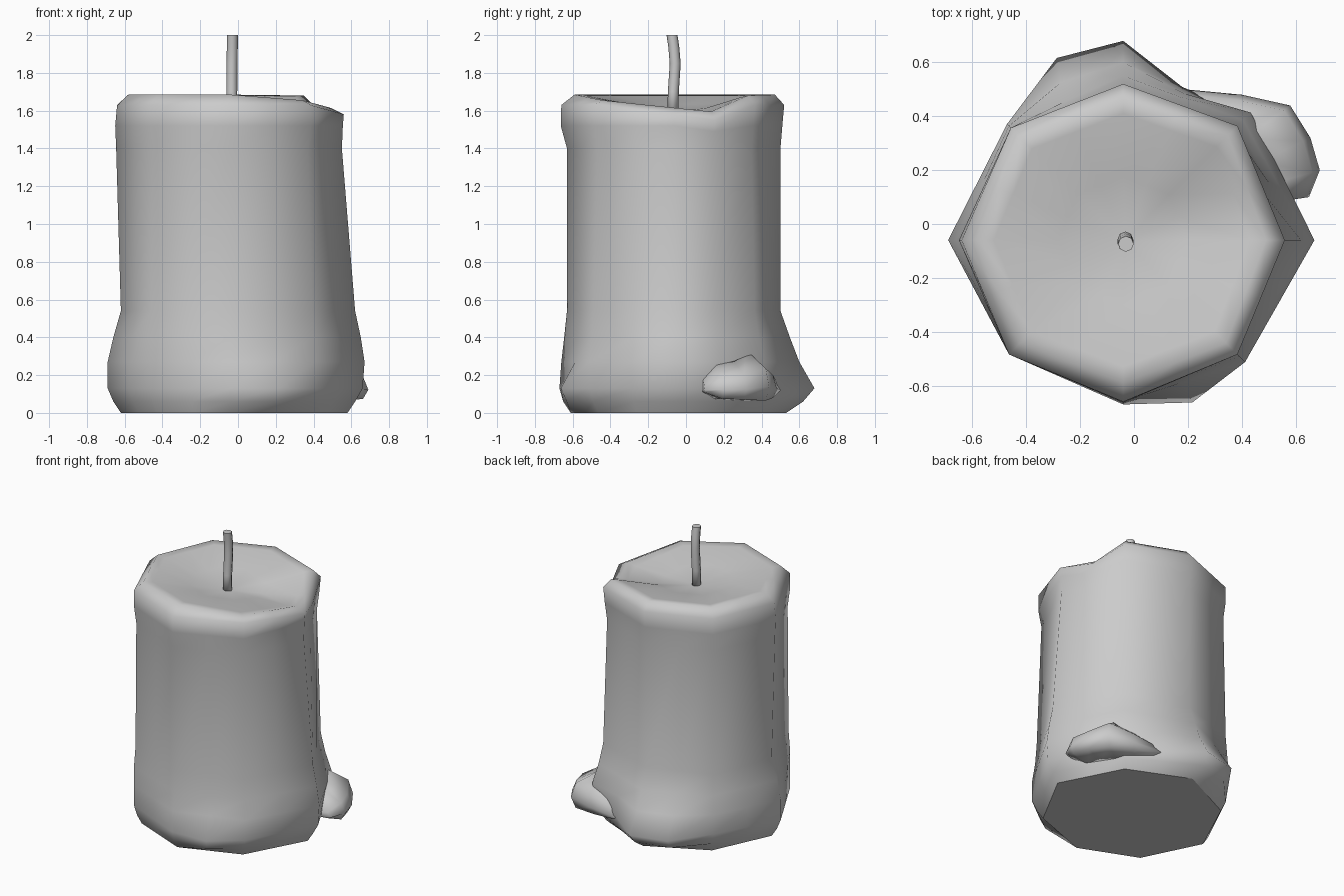
import bpy, bmesh, math
from mathutils import Vector

if "Cube" in bpy.data.objects:
    bpy.data.objects.remove(bpy.data.objects["Cube"])

CX, CY = -0.04, -0.06


def make_object(name, bm):
    bmesh.ops.recalc_face_normals(bm, faces=bm.faces[:])
    for f in bm.faces:
        f.smooth = True
    me = bpy.data.meshes.new(name)
    bm.to_mesh(me)
    bm.free()
    ob = bpy.data.objects.new(name, me)
    bpy.context.collection.objects.link(ob)
    return ob


def bridge(bm, a, b, closed=True):
    n = len(a)
    for i in range(n if closed else n - 1):
        j = (i + 1) % n
        bm.faces.new((a[i], a[j], b[j], b[i]))


def wax_ring(bm, z, radii, r_fix={}, dz={}):
    """Octagon ring with edge midpoints; r_fix / dz override single columns (of 16)."""
    ring = []
    for k in range(16):
        h = k // 2
        r0, r1 = radii[h], radii[(h + 1) % 8]
        a0, a1 = h * math.pi / 4, (h + 1) * math.pi / 4
        p = Vector((r0 * math.cos(a0), r0 * math.sin(a0)))
        z_off = dz.get(k, 0)
        if k % 2:
            p = (p + Vector((r1 * math.cos(a1), r1 * math.sin(a1)))) / 2
            if k not in dz:
                z_off = (dz.get(k - 1, 0) + dz.get((k + 1) % 16, 0)) / 2
        if k in r_fix:
            p = p.normalized() * r_fix[k]
        ring.append(bm.verts.new((CX + p.x, CY + p.y, z + z_off)))
    return ring


# Wax body: base, flared foot, straight wall, rounded rim, melted bowl
bm = bmesh.new()
notch = {0: -0.05, 1: -0.08, 2: 0.0}
rings = [
    wax_ring(bm, 0.0, [.62, .58, .59, .56, .58, .55, .55, .57]),
    wax_ring(bm, 0.06, [.66, .62, .68, .59, .62, .58, .59, .61], {5: .66, 13: .62}),
    wax_ring(bm, 0.13, [.70, .65, .74, .60, .65, .60, .61, .64], {3: .61, 5: .72, 13: .655}),
    wax_ring(bm, 0.27, [.71, .67, .66, .61, .65, .60, .60, .64], {3: .59, 5: .63}),
    wax_ring(bm, 0.40, [.69, .63, .61, .60, .62, .60, .585, .62]),
    wax_ring(bm, 0.54, [.66, .60, .56, .59, .58, .59, .57, .61]),
    wax_ring(bm, 1.40, [.59, .575, .56, .575, .605, .585, .57, .58]),
    wax_ring(bm, 1.52, [.595, .59, .57, .59, .61, .60, .603, .60], {}, {1: -0.03}),
    wax_ring(bm, 1.63, [.60, .60, .58, .59, .60, .60, .60, .60], {}, notch),
    wax_ring(bm, 1.685, [.53, .55, .53, .54, .54, .54, .53, .54], {}, {0: -.07, 1: -.09, 2: -.005, 14: -.03}),
    wax_ring(bm, 1.68, [.47, .49, .47, .48, .48, .48, .47, .48], {}, {0: -.08, 1: -.09, 2: -.01, 14: -.03}),
    wax_ring(bm, 1.635, [.24] * 8, {}, {0: -.04, 1: -.05, 2: -.02, 14: -.01}),
]
for a, b in zip(rings, rings[1:]):
    bridge(bm, a, b)
bm.faces.new(rings[0])
centre = bm.verts.new((-0.03, -0.065, 1.59))
for i in range(16):
    bm.faces.new((rings[-1][i], rings[-1][(i + 1) % 16], centre))
wax = make_object("wax_body", bm)
# keep the flat underside crisp
for e in wax.data.edges:
    if all(wax.data.vertices[v].co.z < 0.001 for v in e.vertices):
        e.use_edge_sharp = True

# Melted drip on the back right: outer x, outer y, shoulder height, underside height
bm = bmesh.new()
drip = [(.19, .50, .16, .10), (.40, .48, .20, .08), (.58, .44, .235, .065),
        (.655, .32, .20, .07), (.69, .20, .19, .075), (.65, .10, .15, .11)]
sections = []
for x, y, hi, lo in drip:
    out = Vector((x, y))
    mid = out * 0.96
    inner = out * 0.72
    sections.append([bm.verts.new(c) for c in (
        (inner.x, inner.y, hi + .10), (mid.x, mid.y, hi),
        (out.x, out.y, (hi + lo) / 2 - .01), (mid.x, mid.y, lo),
        (inner.x, inner.y, lo))])
for a, b in zip(sections, sections[1:]):
    bridge(bm, a, b)
bm.faces.new(sections[0])
bm.faces.new(sections[-1])
make_object("wax_drip", bm)

# Wick: slightly bent octagonal tube
bm = bmesh.new()
path = [(-.033, -.07, 1.57), (-.033, -.067, 1.70), (-.032, -.057, 1.85), (-.03, -.065, 1.94), (-.03, -.074, 2.0)]
tubes = []
for x, y, z in path:
    tubes.append([bm.verts.new((x + .029 * math.cos(i * math.pi / 4), y + .029 * math.sin(i * math.pi / 4), z))
                  for i in range(8)])
for a, b in zip(tubes, tubes[1:]):
    bridge(bm, a, b)
bm.faces.new(tubes[0])
bm.faces.new(tubes[-1])
wick = make_object("wick", bm)
for e in wick.data.edges:
    if all(wick.data.vertices[v].co.z > 1.999 for v in e.vertices):
        e.use_edge_sharp = True
